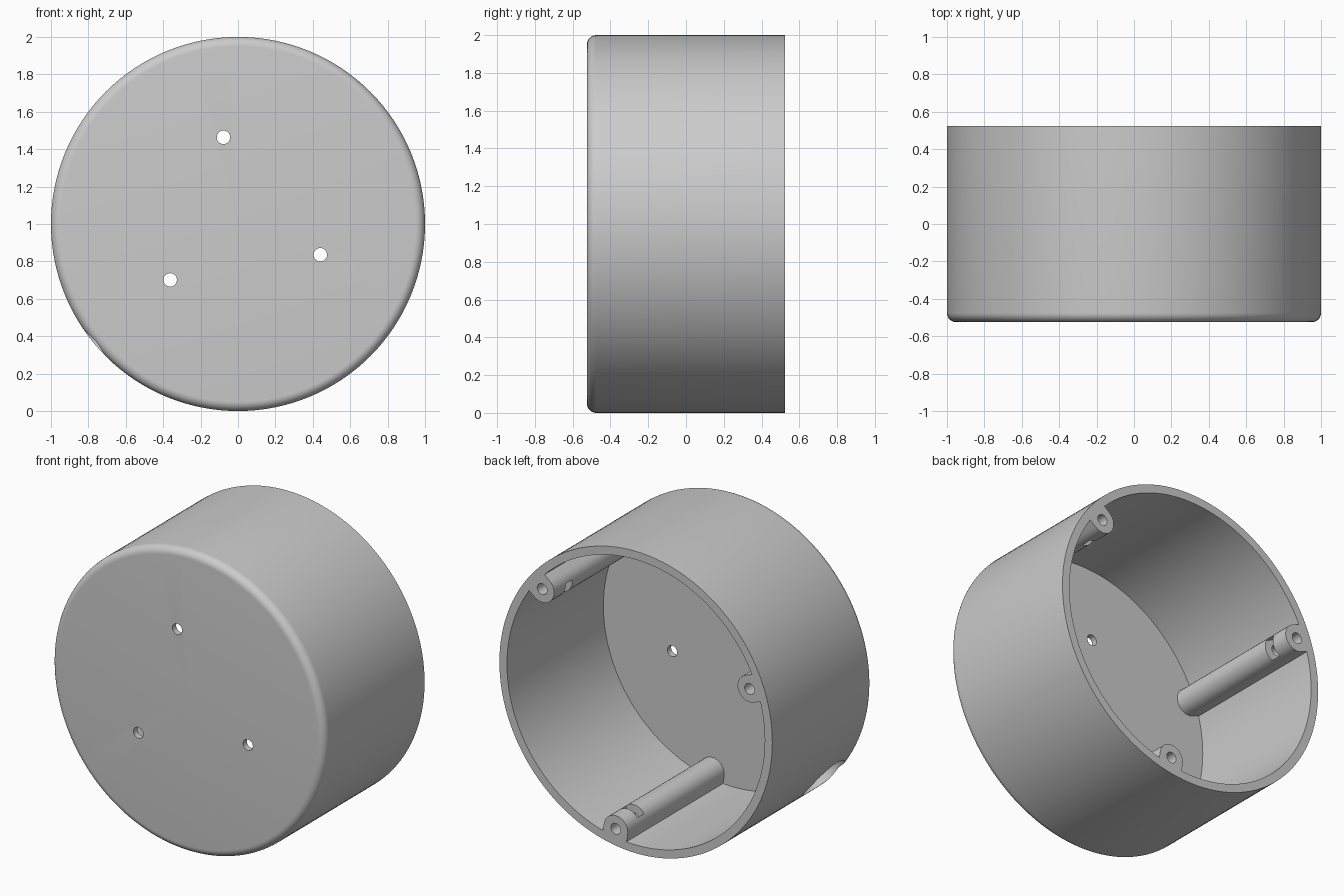
import bpy, bmesh
from math import cos, sin, pi, radians
from mathutils import Matrix, Vector

cube = bpy.data.objects.get("Cube")
if cube:
    bpy.data.objects.remove(cube)

HALF = 0.525          # half depth along y
INNER = 0.945         # inner wall radius
FLOOR = -0.485        # inside face of the floor
POST_R, POST_AT = 0.088, 0.89
HOLE_R = 0.036
CENTRE = Matrix.Translation((0, 0, 1))

grey = bpy.data.materials.new("plain grey")
grey.use_nodes = True
colour = (0.6, 0.6, 0.6, 1)
grey.diffuse_color = colour
grey.node_tree.nodes["Principled BSDF"].inputs["Base Color"].default_value = colour


def make_object(name, bm):
    bmesh.ops.recalc_face_normals(bm, faces=bm.faces)
    mesh = bpy.data.meshes.new(name)
    bm.to_mesh(mesh)
    bm.free()
    mesh.materials.append(grey)
    obj = bpy.data.objects.new(name, mesh)
    bpy.context.collection.objects.link(obj)
    return obj


def turned(angle):
    """Frame whose x axis points outward from the cup axis at this angle."""
    return CENTRE @ Matrix.Rotation(-angle, 4, 'Y')


def rod(name, start, end, radius, frame, sides=32):
    start, end = Vector(start), Vector(end)
    axis = end - start
    place = Matrix.Translation((start + end) / 2) @ axis.to_track_quat('Z', 'Y').to_matrix().to_4x4()
    bm = bmesh.new()
    bmesh.ops.create_cone(bm, cap_ends=True, segments=sides, radius1=radius,
                          radius2=radius, depth=axis.length, matrix=frame @ place)
    return make_object(name, bm)


def combine(target, other, operation):
    bpy.context.view_layer.objects.active = target
    mod = target.modifiers.new(operation, 'BOOLEAN')
    mod.operation, mod.solver, mod.object = operation, 'EXACT', other
    bpy.ops.object.modifier_apply(modifier=mod.name)
    bpy.data.objects.remove(other)


# Round cup with a softened front edge, open at the back
FILLET = 0.05
profile = [(0, -HALF)]
for i in range(9):
    a = i / 8 * pi / 2
    profile.append((1 - FILLET + FILLET * sin(a), -HALF + FILLET * (1 - cos(a))))
profile += [(1, HALF), (INNER, HALF), (INNER, FLOOR), (0, FLOOR)]
bm = bmesh.new()
verts = [bm.verts.new((r, y, 1)) for r, y in profile]
edges = [bm.edges.new(pair) for pair in zip(verts, verts[1:])]
bmesh.ops.spin(bm, geom=verts + edges, cent=(0, 0, 1), axis=(0, 1, 0),
               angle=2 * pi, steps=128, use_merge=True)
bmesh.ops.remove_doubles(bm, verts=bm.verts, dist=0.0001)
cup = make_object("round_housing", bm)


# Screw post: half-round on the inside, running straight into the wall
def screw_post(frame):
    bm = bmesh.new()
    outline = [(0.97, -POST_R), (0.97, POST_R)]
    for i in range(17):
        a = pi / 2 + pi * i / 16
        outline.append((POST_AT + POST_R * cos(a), POST_R * sin(a)))
    face = bm.faces.new([bm.verts.new((x, HALF, z)) for x, z in outline])
    side = bmesh.ops.extrude_face_region(bm, geom=[face])["geom"]
    bmesh.ops.translate(bm, vec=(0, FLOOR - 0.015 - HALF, 0),
                        verts=[v for v in side if isinstance(v, bmesh.types.BMVert)])
    bm.transform(frame)
    return make_object("screw_post", bm)


# Nut slot: opens toward the middle of the cup
def nut_slot(frame):
    bm = bmesh.new()
    bmesh.ops.create_cube(bm, size=1, matrix=frame @ Matrix.Translation((0.855, 0.37, 0))
                          @ Matrix.Diagonal((0.17, 0.07, 0.13, 1)))
    return make_object("nut_slot", bm)


for k in range(3):
    frame = turned(radians(39.5 + 120 * k))
    combine(cup, screw_post(frame), 'UNION')
    combine(cup, nut_slot(frame), 'DIFFERENCE')
    combine(cup, rod("screw_bore", (POST_AT, 0.15, 0), (POST_AT, 0.6, 0), HOLE_R, frame), 'DIFFERENCE')
    # Mounting holes through the front, midway between the posts
    frame = turned(radians(99.5 + 120 * k))
    combine(cup, rod("front_hole", (0.47, -0.6, 0), (0.47, -0.4, 0), HOLE_R, frame), 'DIFFERENCE')

# Cable opening through the side wall
frame = turned(radians(219.5))
combine(cup, rod("cable_hole", (0.85, -0.345, 0), (1.1, -0.345, 0), 0.165, frame, 64), 'DIFFERENCE')

bpy.ops.object.select_all(action='DESELECT')
cup.select_set(True)
bpy.context.view_layer.objects.active = cup
bpy.ops.object.shade_smooth_by_angle(angle=radians(30))
